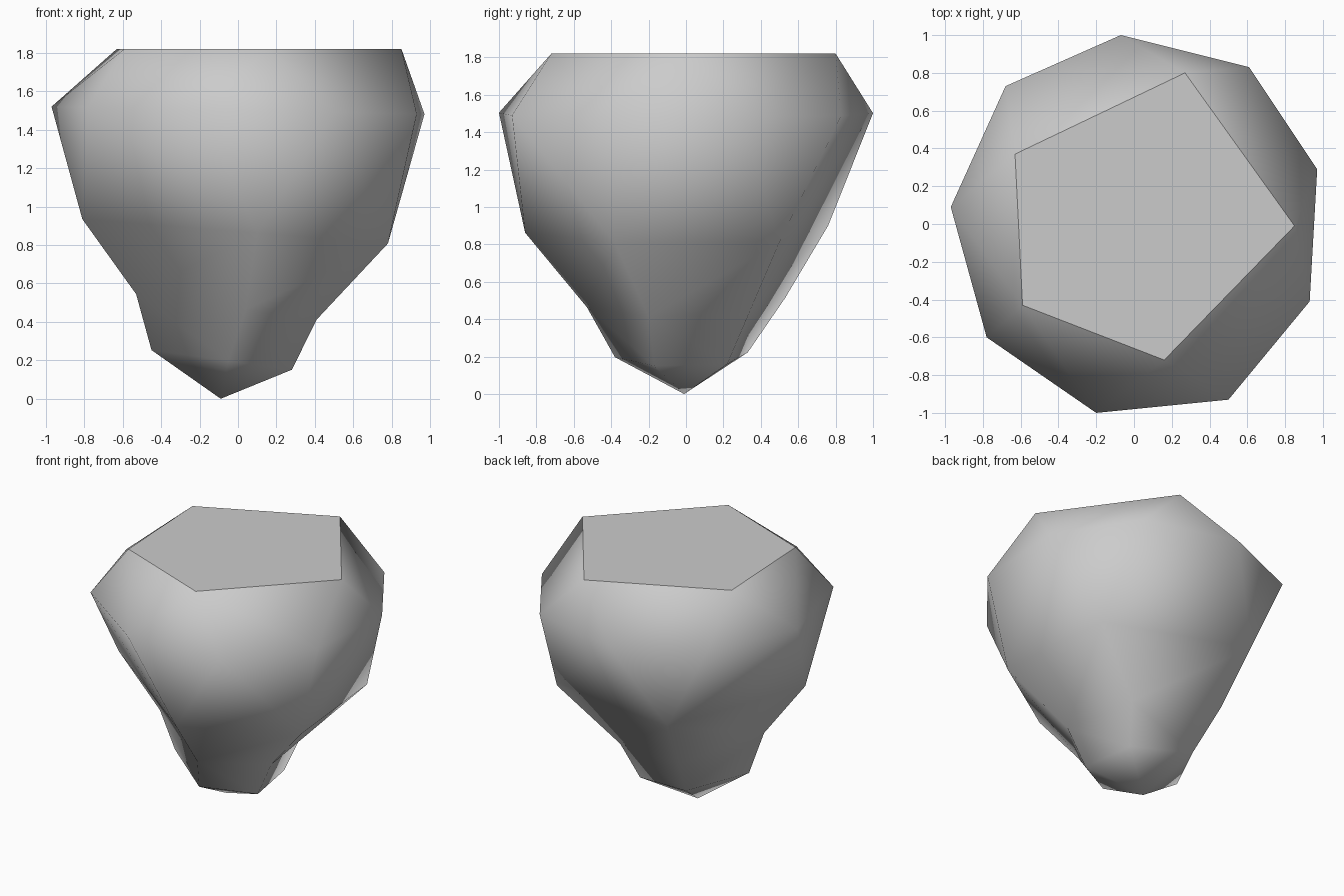
import bpy
import bmesh

cube = bpy.data.objects.get("Cube")
if cube:
    bpy.data.objects.remove(cube)

# Plain grey stone
stone = bpy.data.materials.new("grey_stone")
stone.use_nodes = True
grey = (0.6, 0.6, 0.6, 1)
stone.diffuse_color = grey
stone.node_tree.nodes["Principled BSDF"].inputs["Base Color"].default_value = grey

bm = bmesh.new()


def ring(points, height, tilt=0.0):
    """Counter-clockwise ring of vertices, tilted down towards +x."""
    return [bm.verts.new((x, y, height - tilt * x)) for x, y in points]


def bridge(upper, lower):
    """Triangle strip between two rings, taking the shorter diagonal."""
    n, m = len(upper), len(lower)
    i = j = 0
    while i < n or j < m:
        a, b = upper[i % n], lower[j % m]
        next_a, next_b = upper[(i + 1) % n], lower[(j + 1) % m]
        step_upper = (next_a.co - b.co).length < (next_b.co - a.co).length
        if j == m or (i < n and step_upper):
            bm.faces.new((a, b, next_a))
            i += 1
        else:
            bm.faces.new((a, b, next_b))
            j += 1


# Flat top and wide nine-sided shoulder
top = ring([(0.85, -0.01), (0.27, 0.80), (-0.63, 0.37),
            (-0.59, -0.43), (0.16, -0.72)], 1.82)
shoulder = ring([(0.97, 0.29), (0.61, 0.83), (-0.07, 1.0),
                 (-0.68, 0.73), (-0.97, 0.09), (-0.78, -0.60),
                 (-0.20, -1.0), (0.50, -0.93), (0.93, -0.41)], 1.5, 0.02)

# Five ridges running down to the tip
belly = ring([(0.70, 0.50), (-0.38, 0.76), (-0.81, -0.23),
              (0.10, -0.86), (0.78, -0.38)], 0.87, 0.08)
waist = ring([(0.30, 0.335), (-0.31, 0.53), (-0.53, -0.15),
              (0.04, -0.53), (0.41, -0.20)], 0.47, 0.14)
foot = ring([(0.22, 0.22), (-0.23, 0.33), (-0.45, -0.09),
             (-0.05, -0.38), (0.28, -0.17)], 0.19, 0.14)
tip = bm.verts.new((-0.09, -0.01, 0))

rings = [top, shoulder, belly, waist, foot]
for upper, lower in zip(rings, rings[1:]):
    bridge(upper, lower)
for a, b in zip(foot, foot[1:] + foot[:1]):
    bm.faces.new((b, a, tip))
cap = bm.faces.new(top)

# Smooth sides with a crisp rim around the flat top
bmesh.ops.recalc_face_normals(bm, faces=bm.faces[:])
for face in bm.faces:
    face.smooth = True
for edge in cap.edges:
    edge.smooth = False

mesh = bpy.data.meshes.new("floating_rock")
bm.to_mesh(mesh)
bm.free()
mesh.materials.append(stone)
rock = bpy.data.objects.new("floating_rock", mesh)
bpy.context.collection.objects.link(rock)
